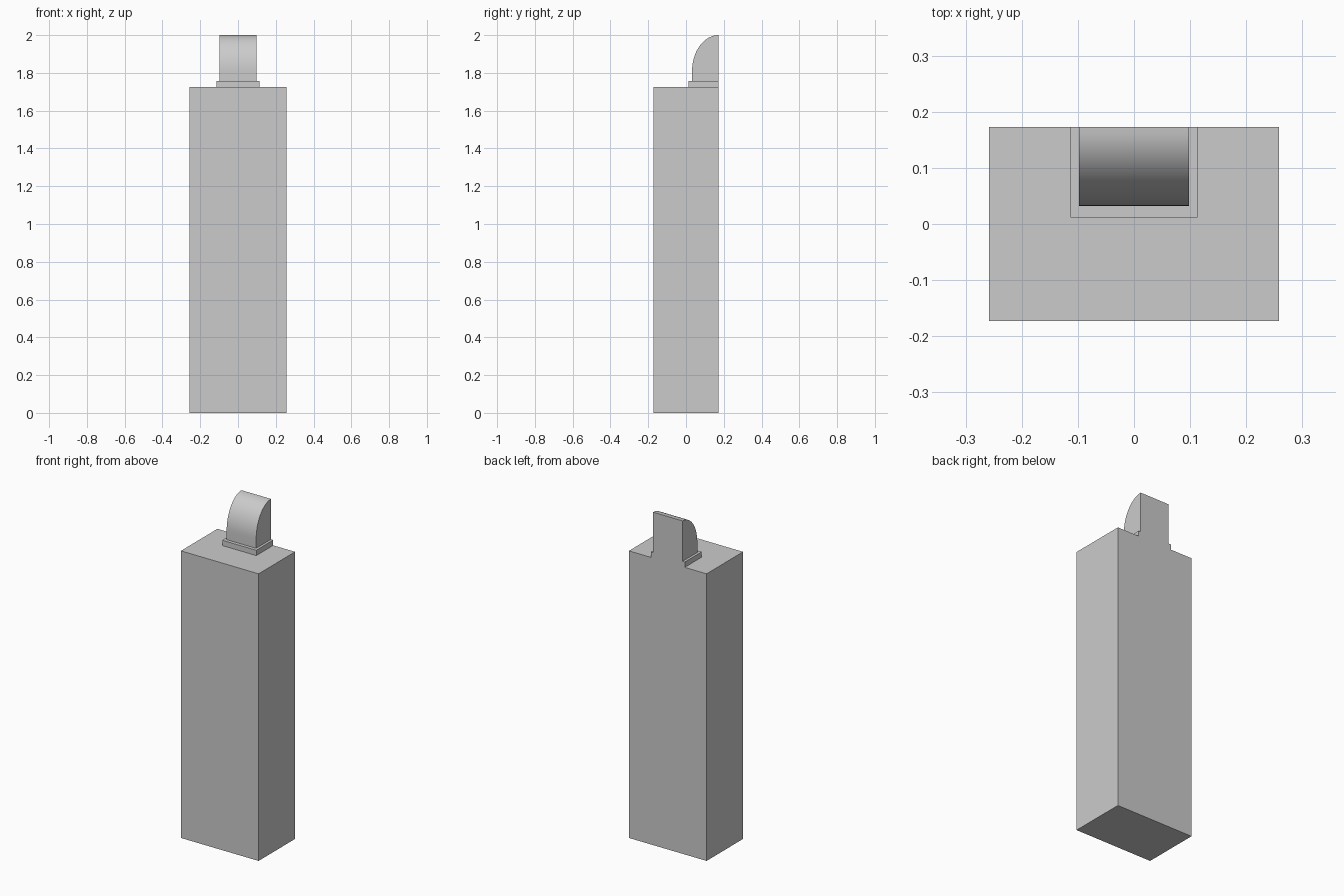
import bpy, math

if "Cube" in bpy.data.objects:
    bpy.data.objects.remove(bpy.data.objects["Cube"])

BACK = 0.173  # shared flush back plane


def extrude_profile(name, profile, half_width):
    """Closed (y, z) profile extruded symmetrically along x."""
    n = len(profile)
    verts = [(x, y, z) for x in (-half_width, half_width) for y, z in profile]
    faces = [tuple(reversed(range(n))), tuple(range(n, 2 * n))]
    faces += [(i, (i + 1) % n, n + (i + 1) % n, n + i) for i in range(n)]
    mesh = bpy.data.meshes.new(name)
    mesh.from_pydata(verts, [], faces)
    mesh.update()
    obj = bpy.data.objects.new(name, mesh)
    bpy.context.collection.objects.link(obj)
    return obj


def block(name, half_width, front, bottom, top):
    profile = [(front, bottom), (BACK, bottom), (BACK, top), (front, top)]
    return extrude_profile(name, profile, half_width)


# Tall body and small collar
block("body", 0.258, -BACK, 0.0, 1.725)
block("collar", 0.113, 0.012, 1.725, 1.757)

# Rounded tip: straight lower front, quarter-ellipse shoulder, flat back
front, spring, top = 0.032, 1.81, 2.0
steps = 16
arc = [(BACK - (BACK - front) * math.cos(a), spring + (top - spring) * math.sin(a))
       for a in (math.pi / 2 * i / steps for i in range(steps, -1, -1))]
tip = extrude_profile("rounded_tip", [(front, 1.757), (BACK, 1.757)] + arc, 0.098)

# Smooth the curved front, keep edges sharp
bpy.ops.object.select_all(action='DESELECT')
tip.select_set(True)
bpy.context.view_layer.objects.active = tip
bpy.ops.object.shade_smooth_by_angle(angle=math.radians(30))
